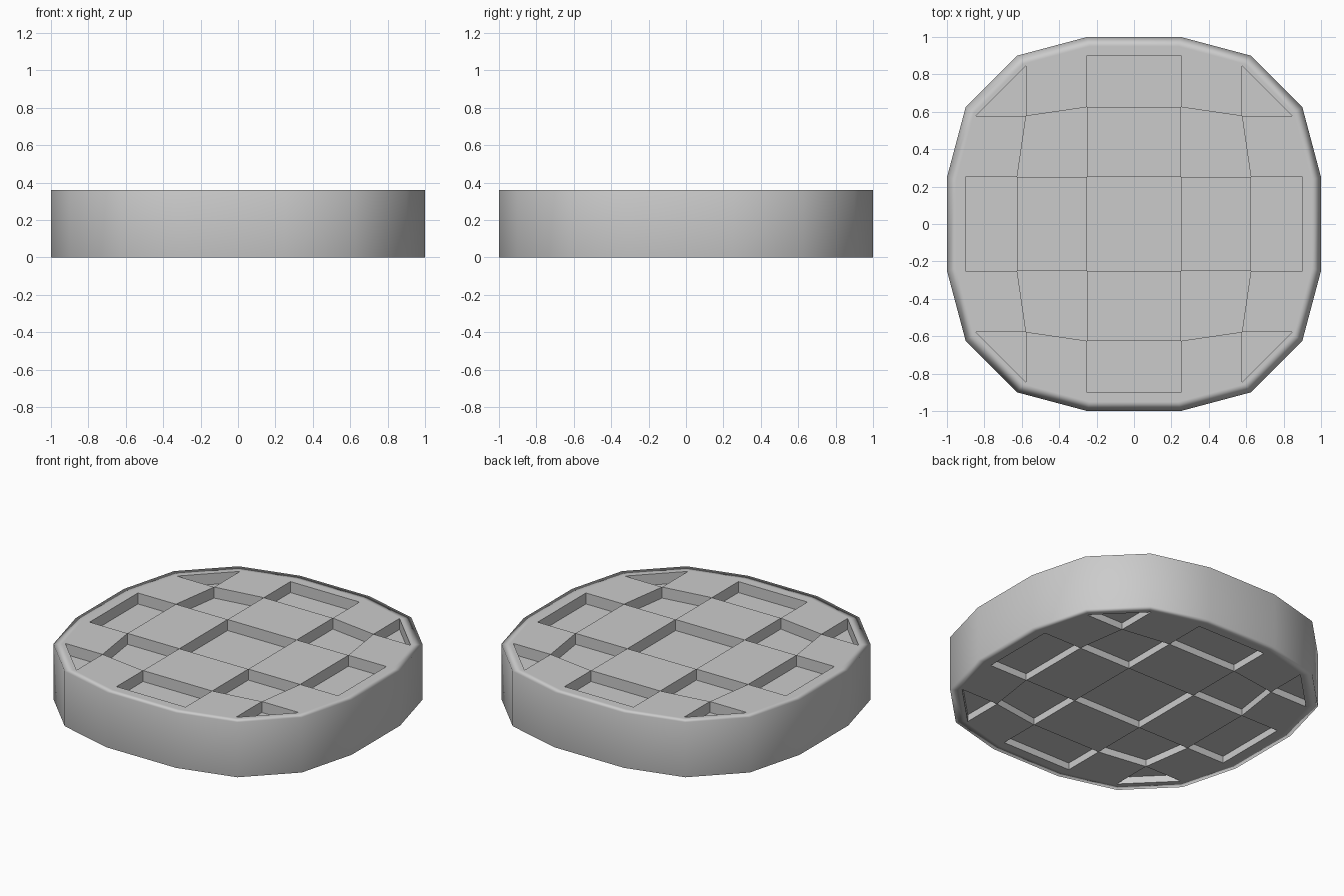
import bpy, bmesh

if "Cube" in bpy.data.objects:
    bpy.data.objects.remove(bpy.data.objects["Cube"])

H, INSET = 0.36, 0.95
TOP_DEPTH, BOTTOM_DEPTH = 0.072, 0.045

# Lattice of the chequered plate: one quadrant, index 0..2 outward
LAT = {(0, 0): (.25, .25), (1, 0): (.625, .25), (1, 1): (.577, .577),
       (2, 0): (.9, .25), (2, 1): (.847, .577)}
# First-quadrant outline, one point per rim lattice point
RIM = {(2, 0): (1.0, .25), (2, 1): (.9, .625)}


def lookup(table, i, j):
    a, b = abs(i) - 1, abs(j) - 1
    x, y = table[a, b] if a >= b else table[b, a][::-1]
    return (x if i > 0 else -x, y if j > 0 else -y)


IDX = [-3, -2, -1, 1, 2, 3]
# Rim lattice points in counter-clockwise order
QUAD = [(3, 1), (3, 2), (2, 3), (1, 3)]
LOOP = (QUAD + [(-i, j) for i, j in QUAD[::-1]]
        + [(-i, -j) for i, j in QUAD] + [(i, -j) for i, j in QUAD[::-1]])

bm = bmesh.new()


def bridge(a, b):
    n = len(a)
    for k in range(n):
        bm.faces.new((a[k], a[(k + 1) % n], b[(k + 1) % n], b[k]))


def build_side(z, inward):
    # Plate lattice
    pts = {(i, j): bm.verts.new((*lookup(LAT, i, j), z))
           for i in IDX for j in IDX if abs(i) + abs(j) < 6}
    for ci in range(5):
        for cj in range(5):
            keys = [(IDX[ci], IDX[cj]), (IDX[ci + 1], IDX[cj]),
                    (IDX[ci + 1], IDX[cj + 1]), (IDX[ci], IDX[cj + 1])]
            cell = [pts[k] for k in keys if k in pts]
            if (ci + cj) % 2:
                bm.faces.new(cell)
                continue
            # Sunken cell with crisp walls
            floor = [bm.verts.new((v.co.x, v.co.y, z + inward)) for v in cell]
            bridge(cell, floor)
            f = bm.faces.new(floor)
            for e in f.edges:
                for w in e.link_faces:
                    if w is not f:
                        for edge in w.edges:
                            edge.smooth = False
    # Flat border and softly shaded outer rim
    plate = [pts[k] for k in LOOP]
    rim = [lookup(RIM, *k) for k in LOOP]
    border = [bm.verts.new((x * INSET, y * INSET, z)) for x, y in rim]
    outer = [bm.verts.new((x, y, z)) for x, y in rim]
    bridge(plate, border)
    bridge(border, outer)
    return outer


bridge(build_side(0, BOTTOM_DEPTH), build_side(H, -TOP_DEPTH))
bmesh.ops.recalc_face_normals(bm, faces=bm.faces)
for f in bm.faces:
    f.smooth = True

mesh = bpy.data.meshes.new("waffle_disc")
bm.to_mesh(mesh)
bm.free()
disc = bpy.data.objects.new("waffle_disc", mesh)
bpy.context.collection.objects.link(disc)

# Large wall faces dominate the rim shading
weighted = disc.modifiers.new("rim_shading", 'WEIGHTED_NORMAL')
weighted.keep_sharp = True
